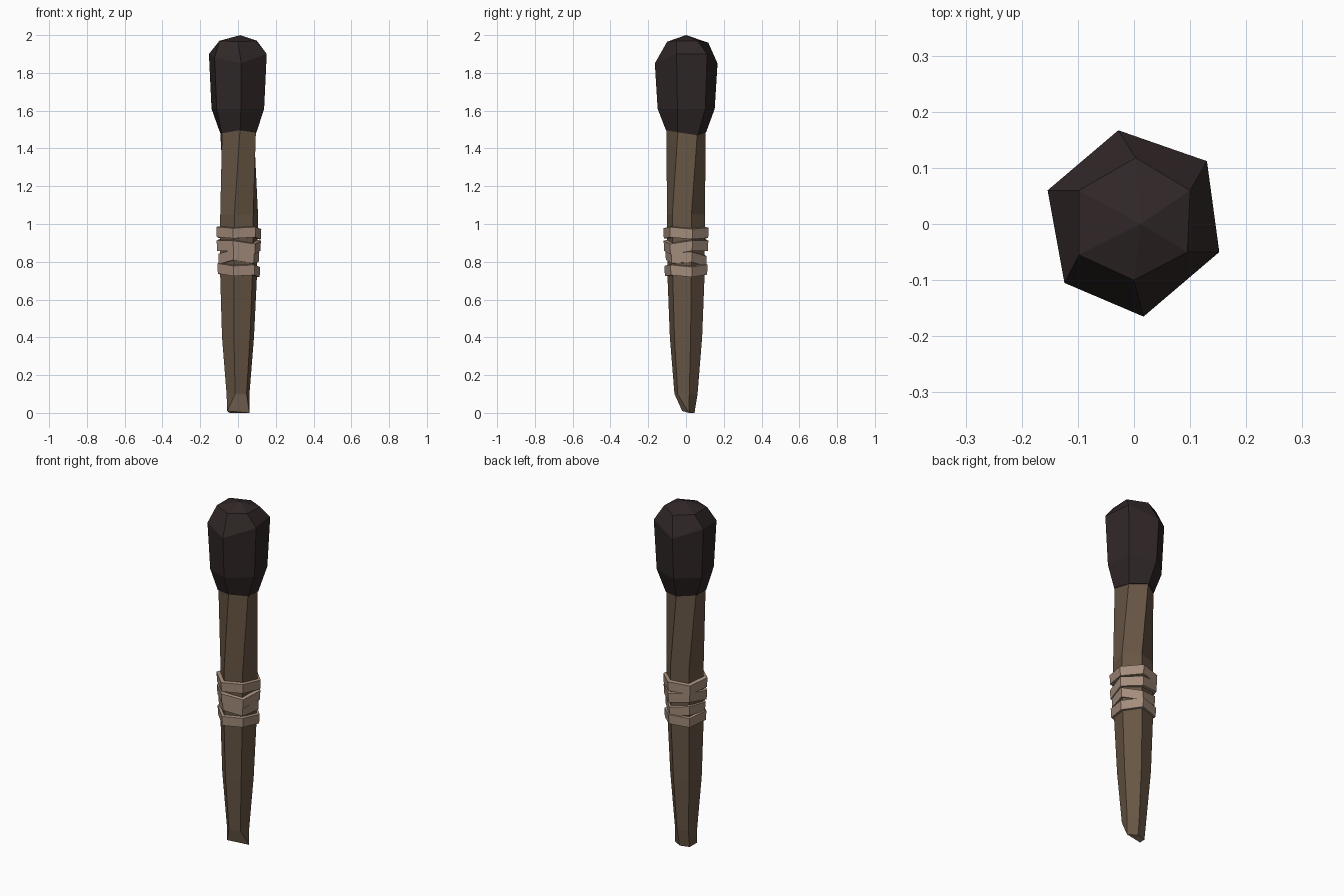
import bpy, bmesh, math
from mathutils import Vector

if "Cube" in bpy.data.objects:
    bpy.data.objects.remove(bpy.data.objects["Cube"])


def material(name, rgb):
    m = bpy.data.materials.new(name)
    m.diffuse_color = (*rgb, 1)
    m.use_nodes = True
    m.node_tree.nodes["Principled BSDF"].inputs["Base Color"].default_value = m.diffuse_color
    return m


CHAR = material("charred head", (0.030, 0.020, 0.020))
WOOD = material("dark wood", (0.135, 0.092, 0.058))
CUT = material("fresh cut wood", (0.36, 0.25, 0.17))
CLOTH = material("cloth wrap", (0.37, 0.265, 0.20))


def hexagon(z, r, start, cx=0, cy=0, dz=(0,) * 6):
    """Six points, the first one near the front."""
    pts = []
    for i in range(6):
        a = math.radians(start + 60 * i)
        pts.append(Vector((cx + r * math.cos(a), cy + r * math.sin(a), z + dz[i])))
    return pts


def loft(name, rings, mats, cap_low=False, cap_high=False, closed=False, apex=None):
    """Skin six-sided rings listed from bottom to top."""
    bm = bmesh.new()
    vs = [[bm.verts.new(p) for p in ring] for ring in rings]
    pairs = list(zip(vs, vs[1:])) + ([(vs[-1], vs[0])] if closed else [])
    for a, b in pairs:
        for i in range(6):
            j = (i + 1) % 6
            bm.faces.new((a[i], a[j], b[j], b[i]))
    if cap_low:
        bm.faces.new(vs[0][::-1])
    if cap_high:
        bm.faces.new(vs[-1])
    if apex:
        top = bm.verts.new(apex)
        for i in range(6):
            bm.faces.new((vs[-1][i], vs[-1][(i + 1) % 6], top))
    bmesh.ops.remove_doubles(bm, verts=bm.verts[:], dist=0.0005)
    bmesh.ops.recalc_face_normals(bm, faces=bm.faces[:])
    # downward-facing faces at the foot take the second material
    if len(mats) > 1:
        for f in bm.faces:
            if f.normal.z < -0.25 and f.calc_center_median().z < 0.12:
                f.material_index = 1
    me = bpy.data.meshes.new(name)
    bm.to_mesh(me)
    bm.free()
    for m in mats:
        me.materials.append(m)
    ob = bpy.data.objects.new(name, me)
    bpy.context.collection.objects.link(ob)
    return ob


# Shaft: slightly twisted hexagonal stick with a slanted cut at the foot
right, left = Vector((0.06, 0.015, 0)), Vector((-0.057, -0.02, 0.01))
foot = [left, right, right, Vector((0.01, 0.045, 0)), Vector((-0.045, 0.03, 0)), left]
loft("shaft", [
    foot,
    hexagon(0.10, 0.063, -104),
    hexagon(0.40, 0.088, -104),
    hexagon(0.72, 0.101, -104, 0.003),
    hexagon(1.05, 0.104, -104, 0.006),
    hexagon(1.50, 0.104, -84),
], [WOOD, CUT], cap_low=True, cap_high=True)

# Charred head: irregular hexagonal bulb with a faceted top
wide = [Vector(p) for p in ((0.017, -0.165, 1.85), (0.152, -0.05, 1.90),
                            (0.13, 0.112, 1.90), (-0.028, 0.167, 1.85),
                            (-0.154, 0.06, 1.90), (-0.124, -0.105, 1.88))]
lower = [Vector((p.x * 0.91, p.y * 0.91, 1.61)) for p in wide]
crown = [Vector(p) for p in ((0.0, -0.10, 1.965), (0.095, -0.05, 1.97),
                             (0.10, 0.06, 1.97), (0.003, 0.118, 1.96),
                             (-0.098, 0.06, 1.97), (-0.098, -0.055, 1.97))]
loft("head", [
    hexagon(1.485, 0.107, -84, dz=(0.012, 0.0, -0.015, 0.0, 0.005, -0.005)),
    lower, wide, crown,
], [CHAR], cap_low=True, apex=(0.012, 0, 2.0))

# Cloth wrap: four uneven bands, each (height, radius, right tilt, back tilt, dip)
bands = [(0.755, 0.118, -0.04, 0.0, 0.005), (0.820, 0.113, 0.0, -0.09, -0.008),
         (0.885, 0.122, -0.07, 0.07, -0.006), (0.952, 0.124, -0.01, -0.02, 0.004)]
for n, (z, r, tx, ty, dip) in enumerate(bands):
    section = []
    for rr, h in ((0.085, -0.027), (r - 0.003, -0.027), (r, 0.027), (0.085, 0.034)):
        ring = hexagon(z + h, rr, -104, 0.004)
        for i, p in enumerate(ring):
            p.z += tx * p.x + ty * p.y + (dip if i % 2 else -dip)
        section.append(ring)
    loft(f"wrap_band_{n + 1}", section, [CLOTH], closed=True)
